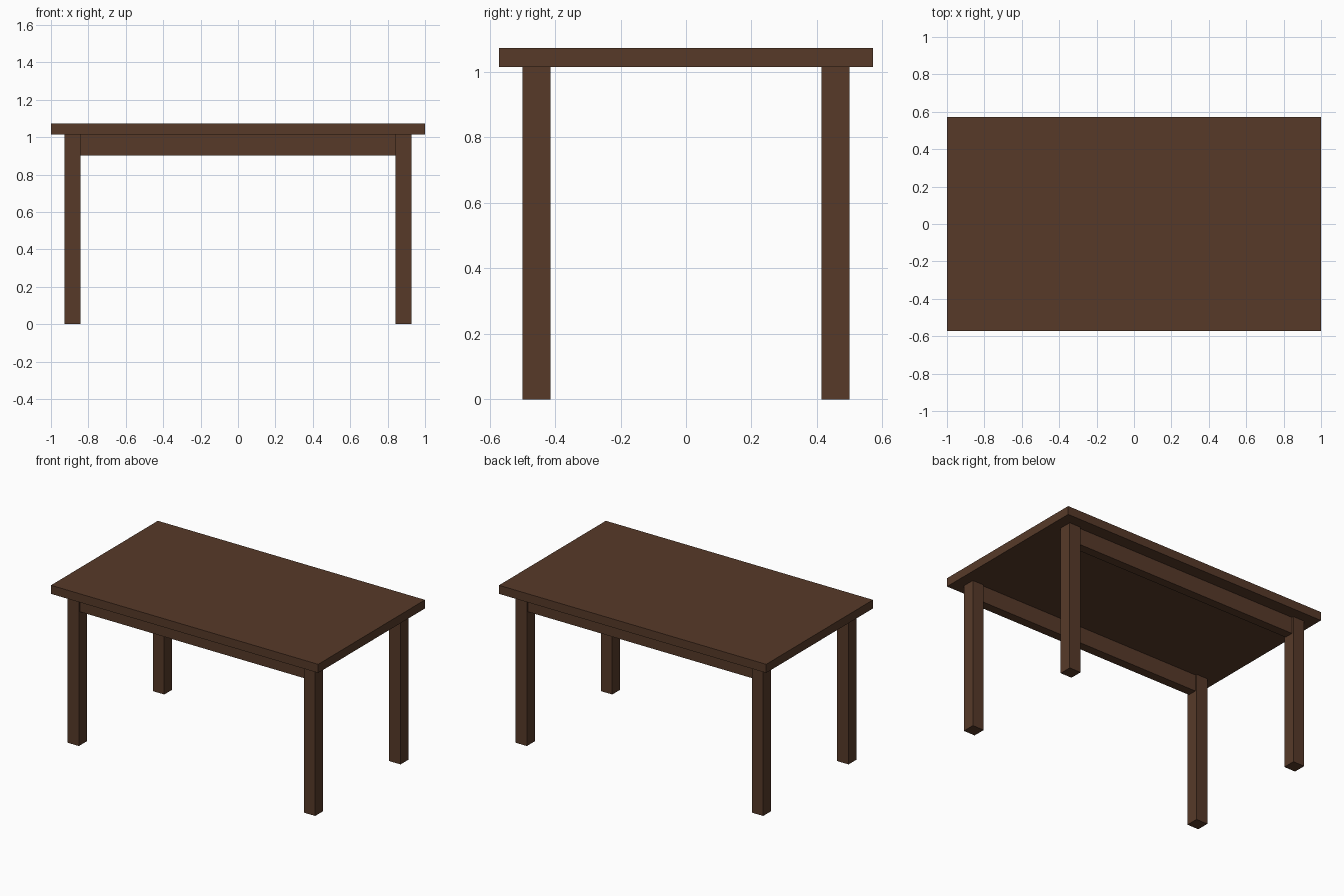
import bpy

if "Cube" in bpy.data.objects:
    bpy.data.objects.remove(bpy.data.objects["Cube"])

wood = bpy.data.materials.new("dark_wood")
wood.diffuse_color = (0.095, 0.042, 0.022, 1)
wood.use_nodes = True
wood.node_tree.nodes["Principled BSDF"].inputs["Base Color"].default_value = wood.diffuse_color


def box(name, x, y, z):
    """Box from (min, max) ranges on each axis."""
    bpy.ops.mesh.primitive_cube_add(size=1, location=[sum(r) / 2 for r in (x, y, z)])
    ob = bpy.context.object
    ob.name = name
    ob.scale = [r[1] - r[0] for r in (x, y, z)]
    bpy.ops.object.transform_apply(location=False, rotation=False, scale=True)
    ob.data.materials.append(wood)
    return ob


def span(sign, inner, outer):
    return tuple(sorted((sign * inner, sign * outer)))


LEG_TOP = 1.015

# Tabletop
box("tabletop", (-1, 1), (-0.571, 0.571), (LEG_TOP, 1.073))

for sy, depth in ((-1, "front"), (1, "back")):
    # Legs
    for sx, side in ((-1, "left"), (1, "right")):
        box(f"{depth}_{side}_leg", span(sx, 0.842, 0.927),
            span(sy, 0.414, 0.499), (0, LEG_TOP))
    # Long apron between the legs, slightly recessed
    box(f"{depth}_apron", (-0.842, 0.842), span(sy, 0.425, 0.486), (0.903, LEG_TOP))
